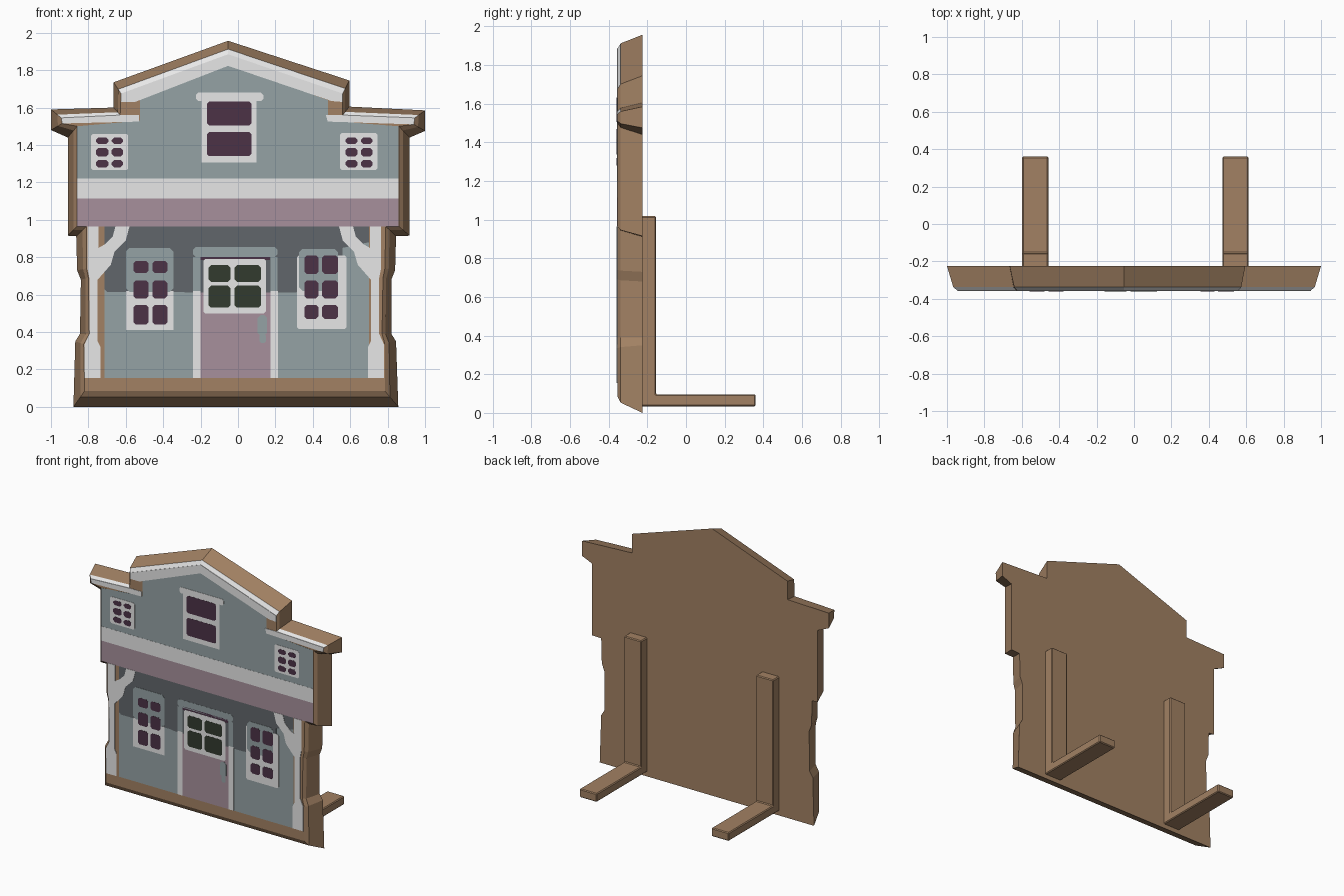
import bpy, bmesh

def material(name, r, g, b):
    m = bpy.data.materials.new(name)
    m.diffuse_color = (r, g, b, 1)
    return m

WOOD = material("brown wood", .36, .22, .125)
WALL = material("grey teal paint", .30, .365, .375)
SHADE = material("dark grey paint", .12, .133, .145)
WHITE = material("white paint", .80, .80, .80)
MAUVE = material("mauve paint", .385, .28, .335)
PANE = material("dark purple glass", .072, .032, .062)
GREEN = material("dark green glass", .032, .043, .028)

FRONT = -.355

def finish(name, bm, mats):
    bmesh.ops.recalc_face_normals(bm, faces=bm.faces)
    me = bpy.data.meshes.new(name)
    bm.to_mesh(me)
    bm.free()
    for m in mats:
        me.materials.append(m)
    ob = bpy.data.objects.new(name, me)
    bpy.context.collection.objects.link(ob)
    return ob

def loft(bm, rings):
    """Closed solid through rings of 3D points; returns lists of side faces."""
    vs = [[bm.verts.new(p) for p in r] for r in rings]
    n = len(vs[0])
    sides = []
    for a, b in zip(vs, vs[1:]):
        sides.append([bm.faces.new((a[i], a[(i + 1) % n], b[(i + 1) % n], b[i])) for i in range(n)])
    bm.faces.new(vs[0])
    bm.faces.new(vs[-1])
    return sides

def plate(name, polys, mat, layer):
    """Thin painted plates on the front of the facade."""
    bm = bmesh.new()
    y = FRONT - .001 * (layer + 1)
    for poly in polys:
        loft(bm, [[(x, FRONT + .001, z) for x, z in poly], [(x, y, z) for x, z in poly]])
    return finish(name, bm, [mat])

def rect(x0, x1, z0, z1, c=0):
    """Rectangle with optional cut corners."""
    if not c:
        return [(x0, z0), (x1, z0), (x1, z1), (x0, z1)]
    return [(x0 + c, z0), (x1 - c, z0), (x1, z0 + c), (x1, z1 - c),
            (x1 - c, z1), (x0 + c, z1), (x0, z1 - c), (x0, z0 + c)]

def panes(cols, rows):
    return [rect(a, b, c, d, .013) for a, b in cols for c, d in rows]

def flip(poly):
    return [(-.04 - x, z) for x, z in poly]

# Facade board: back x, z then front x, z, clockwise from bottom left
OUTLINE = [
    (-.88, 0, -.82, .085), (-.87, .35, -.825, .335), (-.845, .39, -.795, .39),
    (-.84, .68, -.80, .69), (-.86, .73, -.81, .74), (-.865, .912, -.81, .965),
    (-.91, .915, -.86, .965), (-.91, 1.44, -.86, 1.50), (-1, 1.48, -.94, 1.515),
    (-1, 1.59, -.945, 1.545), (-.665, 1.60, -.63, 1.56), (-.665, 1.735, -.625, 1.675),
    (-.053, 1.957, -.053, 1.885),
    (.595, 1.745, .56, 1.675), (.595, 1.605, .56, 1.56), (1, 1.585, .945, 1.545),
    (1, 1.475, .94, 1.51), (.918, 1.44, .86, 1.50), (.918, .915, .86, .965),
    (.845, .912, .79, .965), (.84, .73, .785, .74), (.82, .68, .775, .69),
    (.82, .39, .77, .39), (.845, .35, .785, .335), (.857, 0, .785, .085)]
bm = bmesh.new()
mid = .62
sides = loft(bm, [
    [(a, -.225, b) for a, b, c, d in OUTLINE],
    [(a + (c - a) * mid, -.338, b + (d - b) * mid) for a, b, c, d in OUTLINE],
    [(c, FRONT, d) for a, b, c, d in OUTLINE]])
for i in (9, 11, 12, 14):            # painted roof edges
    sides[1][i].material_index = 1
finish("facade_board", bm, [WOOD, WHITE])

# Walls
plate("upper_wall", [[(-.86, 1.2), (-.86, 1.5), (-.525, 1.53), (-.525, 1.64), (-.053, 1.83),
                      (.48, 1.64), (.48, 1.53), (.858, 1.5), (.858, 1.2)]], WALL, 0)
plate("lower_wall", [rect(-.715, .70, .155, .965)], WALL, 0)
plate("porch_dark_wall", [[(-.715, .63), (-.70, .615), (-.3, .615), (-.27, .61), (.29, .61), (.56, .64),
                           (.56, .85), (.70, .88), (.70, .965), (-.715, .965)]], SHADE, 1)
plate("porch_roof_fascia", [rect(-.86, .858, .965, 1.115)], MAUVE, 1)
plate("white_band", [rect(-.86, .858, 1.115, 1.22)], WHITE, 1)

# Roof trim
plate("gable_trim", [[(-.625, 1.675), (-.053, 1.885), (.56, 1.675), (.56, 1.63), (.50, 1.635),
                      (-.053, 1.823), (-.55, 1.63), (-.625, 1.63)]], WHITE, 2)
plate("eave_trim", [[(-.94, 1.515), (-.945, 1.545), (-.63, 1.56), (-.53, 1.56), (-.53, 1.525)],
                    [(.94, 1.51), (.945, 1.545), (.56, 1.56), (.47, 1.56), (.48, 1.525)]], WHITE, 2)

# Porch posts with curved brackets
post = [(-.82, .155), (-.735, .155), (-.735, .32), (-.75, .35), (-.75, .68), (-.68, .76),
        (-.66, .83), (-.60, .89), (-.58, .965), (-.655, .965), (-.67, .91), (-.71, .87),
        (-.745, .85), (-.745, .965), (-.805, .965), (-.805, .74), (-.795, .69),
        (-.795, .39), (-.82, .335)]
plate("porch_posts", [post, flip(post)], WHITE, 3)

# Upper windows
plate("attic_window_frame", [rect(-.195, .10, 1.305, 1.65), rect(-.225, .135, 1.635, 1.68, .012)], WHITE, 2)
plate("attic_window_panes", panes([(-.167, .073)], [(1.34, 1.47), (1.505, 1.632)]), PANE, 3)
plate("small_window_frames", [rect(-.785, -.587, 1.265, 1.46, .01), rect(.545, .745, 1.265, 1.465, .01)], WHITE, 2)
plate("small_window_panes",
      panes([(-.76, -.692), (-.675, -.615), (.575, .64), (.657, .72)],
            [(1.28, 1.32), (1.338, 1.385), (1.405, 1.44)]), PANE, 3)

# Lower windows: white below, teal where the porch covers them
plate("lower_window_frames", [rect(-.60, -.345, .41, .62), rect(.315, .58, .415, .81, .01)], WHITE, 2)
plate("lower_window_frame_tops", [rect(-.60, -.345, .615, .85, .02), rect(.325, .535, .62, .845, .02)], WALL, 3)
plate("lower_window_panes",
      panes([(-.56, -.478), (-.458, -.377)], [(.44, .545), (.58, .675), (.715, .78)]) +
      panes([(.355, .43), (.45, .535)], [(.47, .545), (.58, .675), (.71, .81)]), PANE, 4)

# Door
plate("door_frame", [rect(-.24, -.2, .155, .62), rect(.175, .215, .155, .62)], WHITE, 2)
plate("door_frame_top", [rect(-.24, -.2, .62, .80), rect(.175, .21, .62, .80),
                         rect(-.24, .21, .80, .855, .015)], WALL, 2)
plate("door", [rect(-.2, .175, .155, .80)], MAUVE, 1)
plate("door_top_gap", [rect(-.2, .17, .785, .81)], PANE, 2)
plate("door_window_frame", [rect(-.185, .15, .50, .79, .01)], WHITE, 3)
plate("door_window_panes", panes([(-.157, -.04), (-.018, .123)], [(.53, .648), (.668, .757)]), GREEN, 4)
plate("door_handle", [rect(.105, .155, .38, .49, .015), rect(.115, .15, .34, .39, .01)], WALL, 2)

# Two L-shaped stands behind the board
L = [(-.23, .034), (.36, .034), (.36, .096), (-.155, .096), (-.155, 1.018), (-.23, 1.018)]
for name, x in (("left_stand", -.598), ("right_stand", .472)):
    bm = bmesh.new()
    loft(bm, [[(x, y, z) for y, z in L], [(x + .14, y, z) for y, z in L]])
    ob = finish(name, bm, [WOOD])
    bev = ob.modifiers.new("soft_edges", "BEVEL")
    bev.width = .006
    bev.segments = 1
